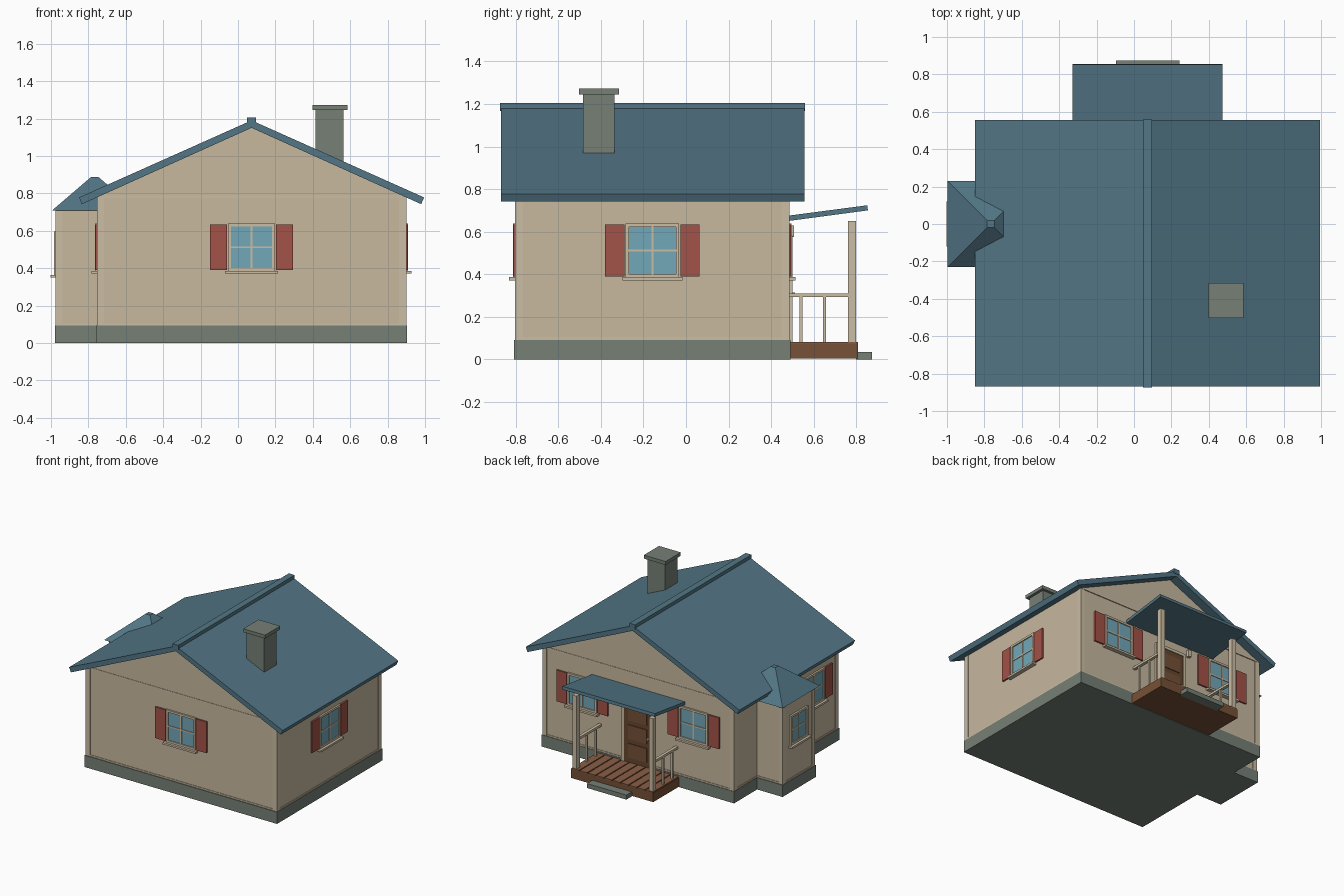
import bpy
import bmesh
from math import pi
from mathutils import Matrix, Vector

if "Cube" in bpy.data.objects:
    bpy.data.objects.remove(bpy.data.objects["Cube"])


def material(name, r, g, b):
    m = bpy.data.materials.new(name)
    m.use_nodes = True
    m.diffuse_color = (r, g, b, 1)
    m.node_tree.nodes["Principled BSDF"].inputs["Base Color"].default_value = (r, g, b, 1)
    return m


WALL = material("beige_wall", .57, .48, .345)
TRIM = material("cream_trim", .6, .51, .37)
ROOF = material("blue_roof", .085, .18, .235)
STONE = material("grey_stone", .18, .215, .18)
RED = material("red_shutter", .36, .085, .065)
GLASS = material("pale_glass", .17, .39, .48)
WOOD = material("brown_wood", .18, .082, .038)
BOARD = material("deck_board", .25, .11, .06)
DOOR = material("dark_door", .13, .062, .028)


def finish(name, bm, mat):
    bmesh.ops.recalc_face_normals(bm, faces=bm.faces)
    mesh = bpy.data.meshes.new(name)
    bm.to_mesh(mesh)
    bm.free()
    mesh.materials.append(mat)
    ob = bpy.data.objects.new(name, mesh)
    bpy.context.collection.objects.link(ob)
    return ob


def boxes(name, mat, extents, frame=Matrix()):
    """One object from boxes given as (x0, x1, y0, y1, z0, z1)."""
    bm = bmesh.new()
    for x0, x1, y0, y1, z0, z1 in extents:
        centre = Vector((x0 + x1, y0 + y1, z0 + z1)) / 2
        size = Matrix.Diagonal((x1 - x0, y1 - y0, z1 - z0, 1))
        bmesh.ops.create_cube(bm, size=1, matrix=frame @ Matrix.Translation(centre) @ size)
    return finish(name, bm, mat)


def prism(name, mat, points, start, end, axis="y"):
    """Extrude an outline along y (points are x, z) or x (points are y, z)."""
    bm = bmesh.new()
    make = (lambda p: (p[0], start, p[1])) if axis == "y" else (lambda p: (start, p[0], p[1]))
    face = bm.faces.new([bm.verts.new(make(p)) for p in points])
    moved = bmesh.ops.extrude_face_region(bm, geom=[face])["geom"]
    step = Vector((0, end - start, 0)) if axis == "y" else Vector((end - start, 0, 0))
    bmesh.ops.translate(bm, vec=step, verts=[v for v in moved if isinstance(v, bmesh.types.BMVert)])
    return finish(name, bm, mat)


def window(name, x, y, z, turn, w=.11, h=.11, shutters=True):
    """Window on a wall; local -y points out of the wall, z is its middle."""
    f = Matrix.Translation((x, y, z)) @ Matrix.Rotation(turn, 4, "Z")
    e, b = .016, .005
    boxes(name + "_glass", GLASS, [(-w, w, -.006, .01, -h, h)], f)
    boxes(name + "_frame", TRIM, [
        (-w - e, -w, -.014, .01, -h - e, h + e), (w, w + e, -.014, .01, -h - e, h + e),
        (-w, w, -.014, .01, h, h + e), (-w, w, -.014, .01, -h - e, -h),
        (-b, b, -.011, .01, -h, h), (-w, w, -.011, .01, -b, b)], f)
    s = w + e + .015
    boxes(name + "_sill", TRIM, [(-s, s, -.033, .01, -h - e - .015, -h - e)], f)
    if shutters:
        a = w + e + .006
        boxes(name + "_shutters", RED,
              [(-a - .09, -a, -.012, .01, -h - .012, h + .012),
               (a, a + .09, -.012, .01, -h - .012, h + .012)], f)


def corner_trim(name, x0, x1, y0, y1, top, w=.038, p=.005):
    """Corner boards and base strip just proud of a walled rectangle."""
    posts = [(x, x + w, y, y + w, .09, top)
             for x in (x0 - p, x1 + p - w) for y in (y0 - p, y1 + p - w)]
    base = (x0 - .004, x1 + .004, y0 - .004, y1 + .004, .09, .104)
    boxes(name, TRIM, posts + [base])


# House shell
CX = .0725
X0, X1, Y0, Y1 = -.75, .895, -.798, .482
boxes("foundation", STONE, [(X0 - .008, X1 + .008, Y0 - .01, Y1 + .008, 0, .092)])
boxes("house_walls", WALL, [(X0, X1, Y0, Y1, .09, .785)])
corner_trim("house_corner_trim", X0, X1, Y0, Y1, .785)
prism("gable_walls", WALL, [(X0, .785), (X1, .785), (CX, 1.152)], Y0 - .004, Y1 + .004)
boxes("gable_bands", TRIM, [(X0, X1, y - .005, y + .005, .776, .788) for y in (Y0 - .002, Y1 + .002)])

# Main roof and ridge
prism("main_roof", ROOF,
      [(CX - .9225, .778), (CX, 1.19), (CX + .9225, .778),
       (CX + .907, .742), (CX, 1.15), (CX - .907, .742)], -.87, .556)
boxes("ridge_cap", ROOF, [(CX - .025, CX + .025, -.875, .56, 1.168, 1.205)])

# Chimney
boxes("chimney", STONE, [(.415, .565, -.485, -.335, .9, 1.247), (.397, .585, -.502, -.315, 1.245, 1.272)])

# Side bay with hipped roof
boxes("bay_foundation", STONE, [(-.978, -.7, -.205, .205, 0, .092)])
boxes("bay_walls", WALL, [(-.97, -.7, -.195, .195, .09, .715)])
corner_trim("bay_corner_trim", -.97, -.7, -.195, .195, .71)
bm = bmesh.new()
bmesh.ops.create_cone(bm, cap_ends=True, segments=4, radius1=.23 * 2 ** .5, radius2=.02 * 2 ** .5,
                      depth=.18, matrix=Matrix.Translation((-.766, 0, .797)) @ Matrix.Rotation(pi / 4, 4, "Z"))
finish("bay_roof", bm, ROOF)

# Windows
window("front_window", CX, Y0, .512, 0)
window("right_window", X1, -.158, .512, pi / 2)
window("left_window", X0, -.5, .512, -pi / 2)
for side, tag in ((1, "a"), (-1, "b")):
    window("back_window_" + tag, CX + side * .48, Y1, .512, pi)
window("bay_window", -.97, 0, .48, -pi / 2, w=.088, h=.1, shutters=False)

# Door on the back wall, with raised panels, casing, knob and lamp
D = .115
boxes("door", DOOR, [(CX - D, CX + D, Y1, Y1 + .012, .08, .56)])
boxes("door_panels", WOOD, [(CX - .08, CX + .08, Y1, Y1 + .018, z, z + .11) for z in (.12, .265, .41)])
boxes("door_casing", TRIM, [
    (CX - D - .022, CX - D, Y1, Y1 + .018, .08, .582),
    (CX + D, CX + D + .022, Y1, Y1 + .018, .08, .582),
    (CX - D, CX + D, Y1, Y1 + .018, .56, .582)])
boxes("door_knob", TRIM, [(CX - .102, CX - .088, Y1, Y1 + .03, .3, .315)])
boxes("door_lamp", TRIM, [(CX - .18, CX - .155, Y1, Y1 + .025, .575, .628)])

# Porch deck, boards and step
P = .355
boxes("porch_deck", WOOD, [(CX - P, CX + P, Y1, .808, .004, .074)])
count = 10
pitch = 2 * P / count
boxes("deck_boards", BOARD, [
    (CX - P + i * pitch + .004, CX - P + (i + 1) * pitch - .004, Y1 + .008, .808, .07, .081)
    for i in range(count)])
boxes("porch_step", STONE, [(CX - .17, CX + .17, .8, .875, 0, .035)])

# Porch posts, railings and roof
posts, rails = [], []
for x in (CX - .33, CX + .33):
    posts.append((x - .019, x + .019, .762, .8, .078, .65))
    rails.append((x - .012, x + .012, Y1, .765, .292, .31))
    rails += [(x - .007, x + .007, y - .007, y + .007, .078, .295) for y in (.54, .652)]
boxes("porch_posts", TRIM, posts)
boxes("porch_railings", TRIM, rails)
prism("porch_roof", ROOF, [(.48, .675), (.852, .724), (.855, .7), (.48, .65)], CX - .4, CX + .4, axis="x")
